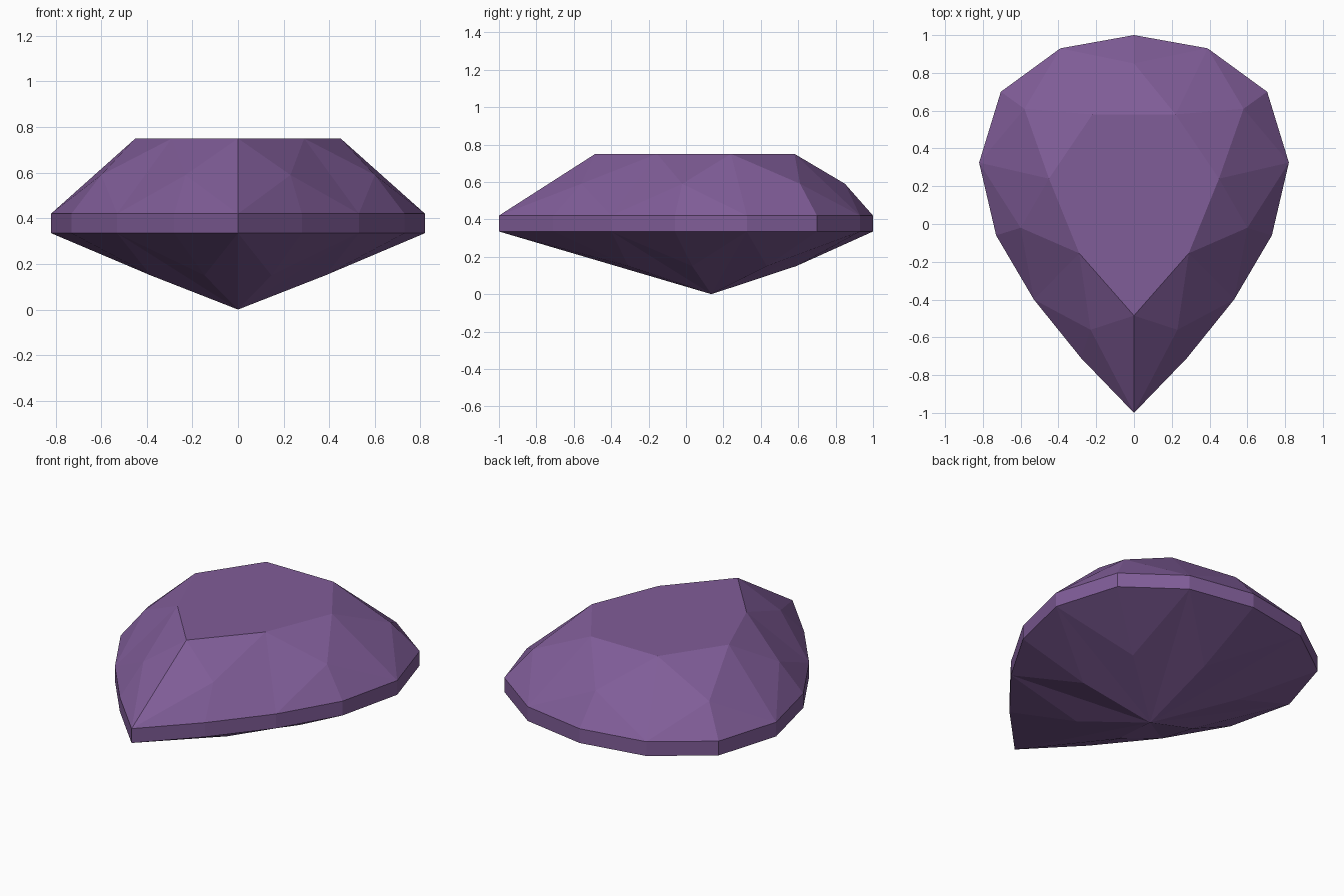
import bpy
import bmesh

cube = bpy.data.objects.get("Cube")
if cube:
    bpy.data.objects.remove(cube, do_unlink=True)

# One flat amethyst colour
purple = bpy.data.materials.new("amethyst purple")
color = (0.216, 0.109, 0.314, 1.0)
purple.diffuse_color = color
purple.use_nodes = True
purple.node_tree.nodes["Principled BSDF"].inputs["Base Color"].default_value = color

# Half outlines from back to front on the +x side
GIRDLE = [(0, 1), (.39, .93), (.705, .70), (.82, .325), (.73, -.06),
          (.53, -.40), (.28, -.71), (0, -1)]
TABLE = [(.22, .58), (.45, .24), (.29, -.155), (0, -.485)]
CROWN = [(0, .85), (.58, .61), (.60, -.02), (.23, -.56)]
CULET = (0, .136)
STEP = .525  # how far the lower facet corners sit from the culet

bm = bmesh.new()


def ring(half, z):
    """Mirror a half outline across x and return its vertices in order."""
    mirrored = [(-x, y) for x, y in reversed(half) if x > 0]
    return [bm.verts.new((x, y, z)) for x, y in half + mirrored]


def toward_culet(point):
    return tuple(c + STEP * (p - c) for p, c in zip(point, CULET))


table = ring(TABLE, .75)
crown = ring(CROWN, .59)
girdle_top = ring(GIRDLE, .42)
girdle_low = ring(GIRDLE, .335)
pavilion = ring([toward_culet(p) for p in GIRDLE[:-1:2]], .15)
culet = bm.verts.new((CULET[0], CULET[1], 0))

n, m = len(table), len(girdle_top)
bm.faces.new(table)
for k in range(n):
    nxt = (k + 1) % n
    a, b, c = 2 * k, 2 * k + 1, (2 * k + 2) % m
    # Star facet, split kite facet and upper girdle facets
    bm.faces.new((table[k - 1], table[k], crown[k]))
    bm.faces.new((table[k], crown[k], girdle_top[b]))
    bm.faces.new((table[k], girdle_top[b], crown[nxt]))
    bm.faces.new((crown[k], girdle_top[a], girdle_top[b]))
    bm.faces.new((crown[nxt], girdle_top[b], girdle_top[c]))
    # Split main facet and lower girdle facets
    bm.faces.new((culet, pavilion[k], girdle_low[b]))
    bm.faces.new((culet, girdle_low[b], pavilion[nxt]))
    bm.faces.new((pavilion[k], girdle_low[a], girdle_low[b]))
    bm.faces.new((pavilion[nxt], girdle_low[b], girdle_low[c]))

# Girdle band
for i in range(m):
    j = (i + 1) % m
    bm.faces.new((girdle_top[i], girdle_top[j], girdle_low[j], girdle_low[i]))

bmesh.ops.recalc_face_normals(bm, faces=bm.faces[:])
mesh = bpy.data.meshes.new("pear_cut_gem")
bm.to_mesh(mesh)
bm.free()
mesh.materials.append(purple)
gem = bpy.data.objects.new("pear_cut_gem", mesh)
bpy.context.collection.objects.link(gem)
